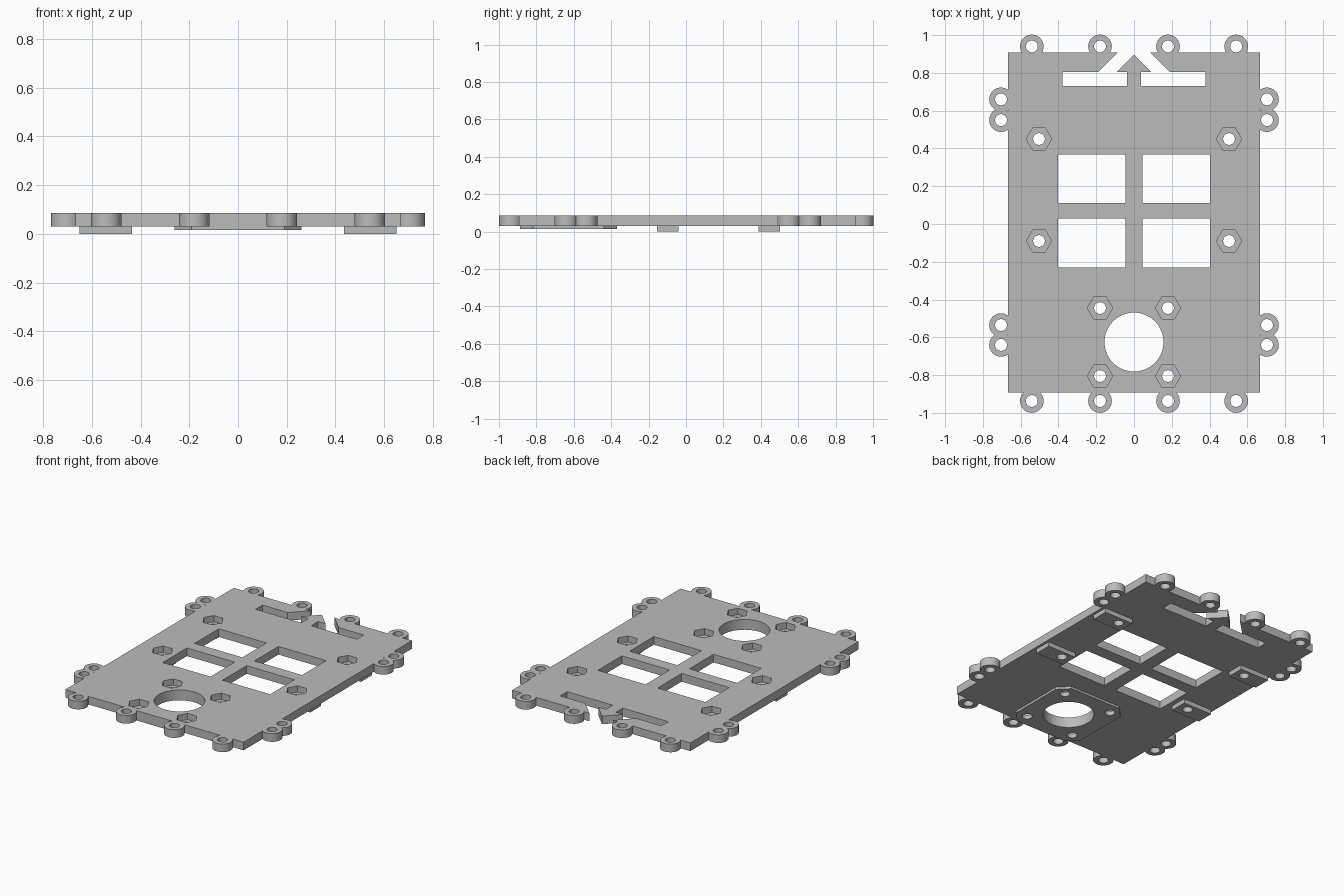
import bpy, bmesh, math

cube = bpy.data.objects.get("Cube")
if cube:
    bpy.data.objects.remove(cube, do_unlink=True)

BOTTOM, TOP = 0.03, 0.085   # main sheet
MID = 0.06                  # pads are sunk into the sheet up to here
POCKET = 0.043              # floor of the nut pockets

grey = bpy.data.materials.new("plain grey")
grey.use_nodes = True
colour = (0.5, 0.5, 0.5, 1)
grey.diffuse_color = colour
grey.node_tree.nodes["Principled BSDF"].inputs["Base Color"].default_value = colour


def prism(name, outline, z0, z1):
    """Extrude a closed outline from z0 to z1."""
    bm = bmesh.new()
    face = bm.faces.new([bm.verts.new((x, y, z0)) for x, y in outline])
    up = bmesh.ops.extrude_face_region(bm, geom=[face])["geom"]
    verts = [v for v in up if isinstance(v, bmesh.types.BMVert)]
    bmesh.ops.translate(bm, vec=(0, 0, z1 - z0), verts=verts)
    bmesh.ops.recalc_face_normals(bm, faces=bm.faces)
    mesh = bpy.data.meshes.new(name)
    bm.to_mesh(mesh)
    bm.free()
    mesh.materials.append(grey)
    obj = bpy.data.objects.new(name, mesh)
    bpy.context.scene.collection.objects.link(obj)
    return obj


def rect(x0, x1, y0, y1):
    return [(x0, y0), (x1, y0), (x1, y1), (x0, y1)]


def ring(x, y, r, n=40):
    return [(x + r * math.cos(math.tau * i / n), y + r * math.sin(math.tau * i / n))
            for i in range(n)]


def combine(operation, part):
    """Join a part to the plate, or cut it away."""
    part.hide_render = True
    bpy.context.view_layer.objects.active = plate
    mod = plate.modifiers.new("boolean", "BOOLEAN")
    mod.operation, mod.solver, mod.object = operation, "EXACT", part
    bpy.ops.object.modifier_apply(modifier=mod.name)
    bpy.data.objects.remove(part, do_unlink=True)


def add(name, outline, z0=BOTTOM, z1=TOP):
    combine("UNION", prism(name, outline, z0, z1))


def cut(name, outline, z0=-0.1, z1=0.2):
    combine("DIFFERENCE", prism(name, outline, z0, z1))


plate = prism("mounting_plate", rect(-0.667, 0.667, -0.893, 0.907), BOTTOM, TOP)

# Screw ears around the rim
ears = [(s * x, y) for s in (-1, 1) for x in (0.18, 0.541) for y in (-0.937, 0.94)]
ears += [(s * 0.704, y) for s in (-1, 1) for y in (-0.64, -0.535, 0.55, 0.66)]
for x, y in ears:
    add("ear", ring(x, y, 0.0625))

# Raised pads on the underside
h, c, cy = 0.26, 0.19, -0.628
octagon = [(h, -c), (h, c), (c, h), (-c, h), (-h, c), (-h, -c), (-c, -h), (c, -h)]
add("motor_pad", [(x, y + cy) for x, y in octagon], 0.015, MID)
for s in (-1, 1):
    for y in (-0.097, 0.445):
        add("side_pad", rect(*sorted((s * 0.435, s * 0.65)), y - 0.058, y + 0.058), 0, MID)

# Windows, slots and the motor opening
for s in (-1, 1):
    for y0, y1 in ((-0.23, 0.028), (0.111, 0.368)):
        cut("window", rect(*sorted((s * 0.045, s * 0.402)), y0, y1))
    cut("slot", rect(*sorted((s * 0.037, s * 0.379)), 0.73, 0.804))
cut("motor_opening", ring(0, -0.625, 0.156, 64))

# Arrow-shaped channel at the back edge
half = [(0.097, 0.8), (0.195, 0.8), (0.087, 0.908), (0.087, 1.0)]
cut("arrow_channel", [(0, 0.897)] + half + [(-x, y) for x, y in reversed(half)])

# Ear holes, then screw holes with hexagonal nut pockets
for x, y in ears:
    cut("ear_hole", ring(x, y, 0.0315, 32))
for x, ys in ((0.503, (-0.09, 0.45)), (0.18, (-0.805, -0.445))):
    for s in (-1, 1):
        for y in ys:
            cut("screw_hole", ring(s * x, y, 0.031, 32))
            cut("nut_pocket", ring(s * x, y, 0.067, 6), POCKET)

bpy.ops.object.select_all(action="DESELECT")
plate.select_set(True)
bpy.context.view_layer.objects.active = plate
bpy.ops.object.shade_smooth_by_angle(angle=math.radians(30))
